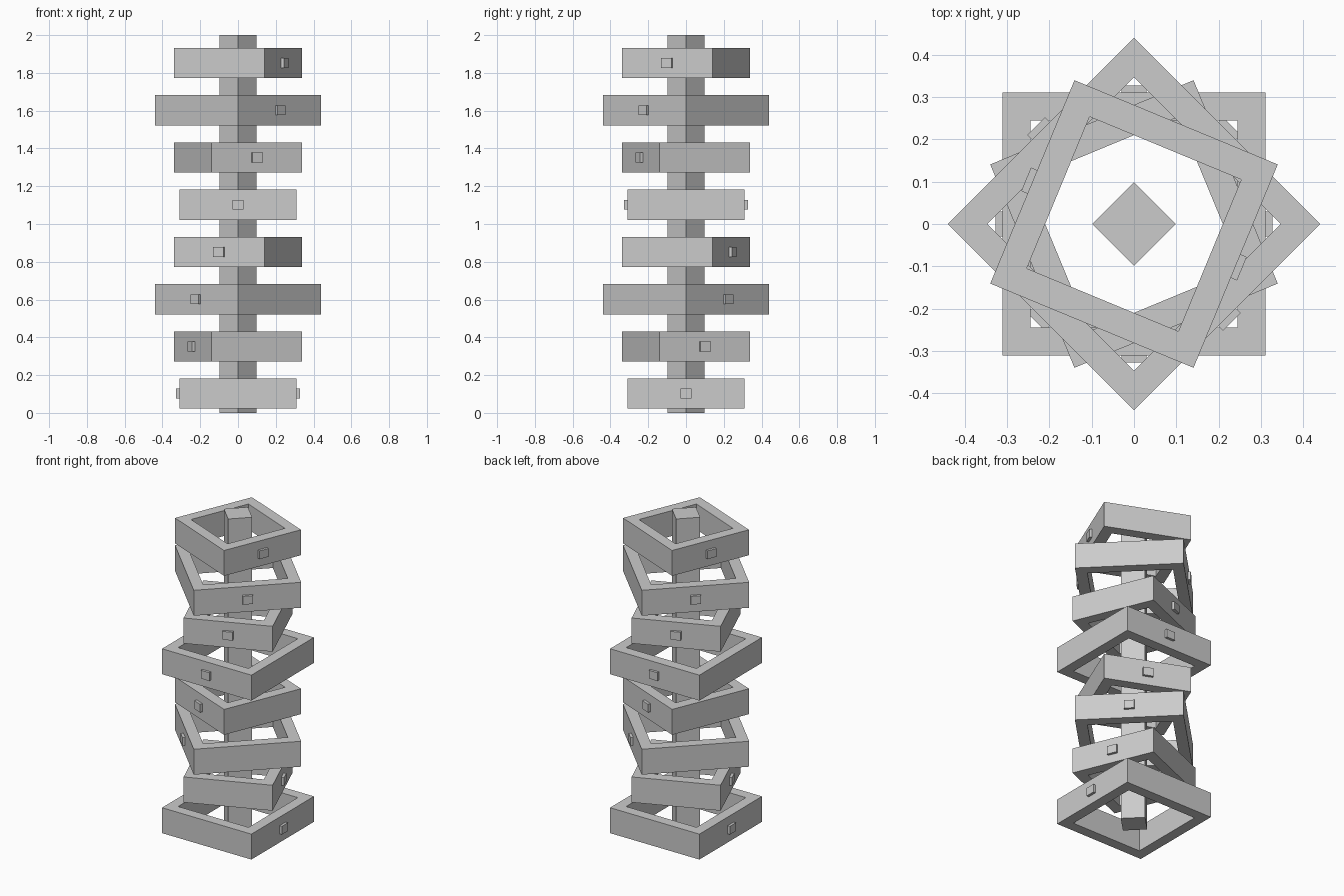
import bpy, bmesh
from math import radians
from mathutils import Matrix, Vector

if "Cube" in bpy.data.objects:
    bpy.data.objects.remove(bpy.data.objects["Cube"], do_unlink=True)

# One plain grey for everything
grey = bpy.data.materials.new("light_grey")
grey.use_nodes = True
colour = (0.6, 0.6, 0.6, 1)
grey.diffuse_color = colour
grey.node_tree.nodes["Principled BSDF"].inputs["Base Color"].default_value = colour


def add_object(name, bm, z=0, angle=0):
    mesh = bpy.data.meshes.new(name)
    bmesh.ops.recalc_face_normals(bm, faces=bm.faces[:])
    bm.to_mesh(mesh)
    bm.free()
    mesh.materials.append(grey)
    obj = bpy.data.objects.new(name, mesh)
    obj.location.z = z
    obj.rotation_euler.z = radians(angle)
    bpy.context.collection.objects.link(obj)
    return obj


def box(name, size, centre=(0, 0, 0), z=0, angle=0):
    bm = bmesh.new()
    bmesh.ops.create_cube(bm, size=1, matrix=Matrix.Translation(centre) @ Matrix.Diagonal((*size, 1)))
    return add_object(name, bm, z, angle)


def square_frame(name, outer, inner, height, z, angle):
    bm = bmesh.new()
    corners = [(1, 1), (-1, 1), (-1, -1), (1, -1)]
    loops = [[bm.verts.new((x * r, y * r, -height / 2)) for x, y in corners]
             for r in (outer, inner)]
    for i in range(4):
        j = (i + 1) % 4
        bm.faces.new((loops[0][i], loops[0][j], loops[1][j], loops[1][i]))
    # Extrude the flat border upward into a closed frame
    result = bmesh.ops.extrude_face_region(bm, geom=bm.faces[:], use_keep_orig=True)
    top = [v for v in result["geom"] if isinstance(v, bmesh.types.BMVert)]
    bmesh.ops.translate(bm, verts=top, vec=Vector((0, 0, height)))
    return add_object(name, bm, z, angle)


# Central square post, turned to a diamond
box("central_post", (0.139, 0.139, 2), z=1, angle=45)

# Stack of twisting frames, alternately large and small, each with two pegs
for level in range(8):
    z = 0.102 + 0.25 * level
    angle = 22.5 * level
    outer, inner = (0.311, 0.245) if level % 2 == 0 else (0.26, 0.194)
    square_frame(f"frame_{level + 1}", outer, inner, 0.16, z, angle)
    for side, label in ((1, "a"), (-1, "b")):
        box(f"peg_{level + 1}{label}", (0.032, 0.06, 0.052), (side * outer, 0, 0), z, angle)
